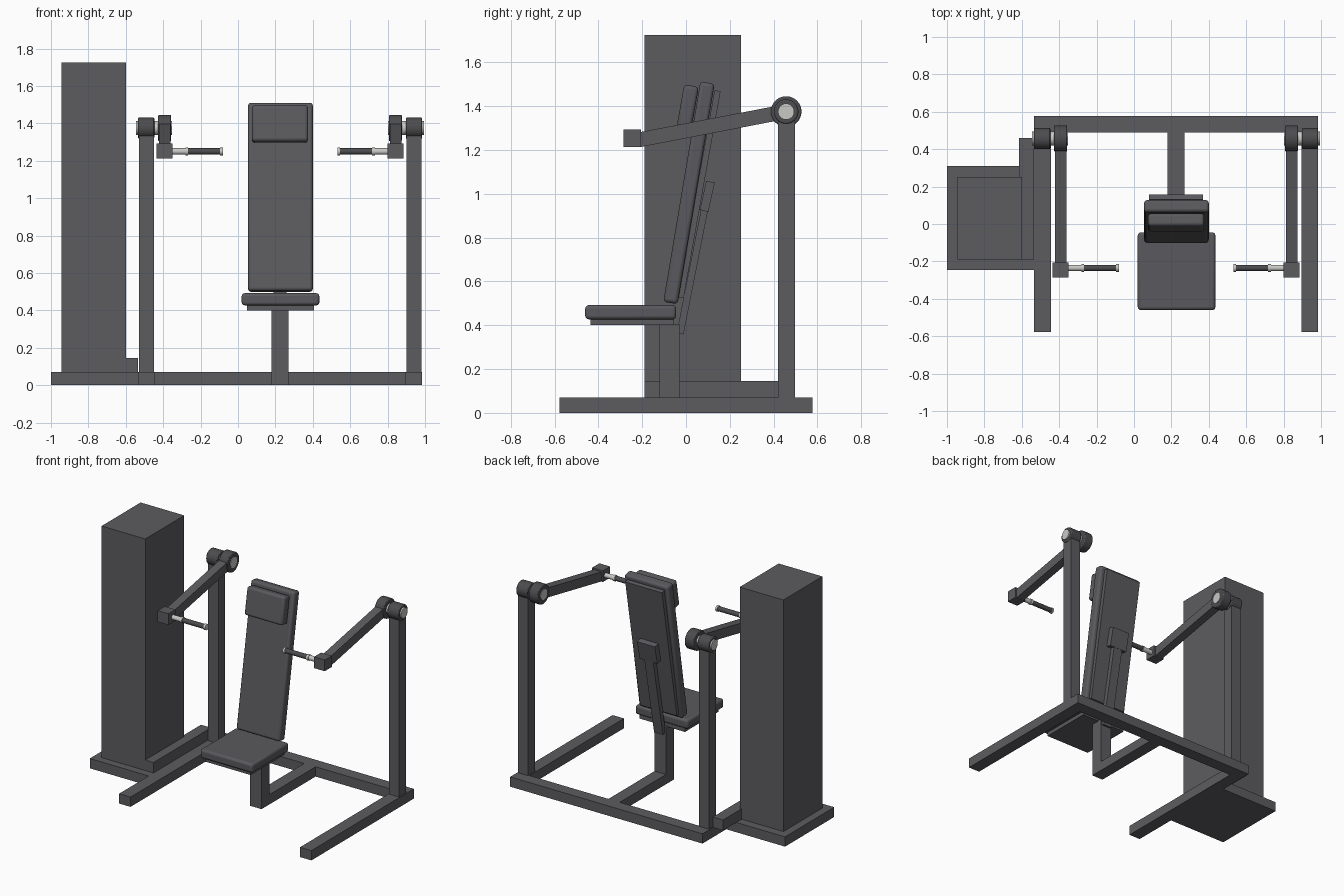
import bpy, math
from mathutils import Vector

if "Cube" in bpy.data.objects:
    bpy.data.objects.remove(bpy.data.objects["Cube"])

CX = 0.225  # mirror plane of the exercise frame


def material(name, rgb):
    m = bpy.data.materials.new(name)
    m.diffuse_color = (*rgb, 1)
    m.use_nodes = True
    m.node_tree.nodes["Principled BSDF"].inputs["Base Color"].default_value = m.diffuse_color
    return m


FRAME = material("frame_grey", (0.108, 0.106, 0.116))
PAD = material("pad_grey", (0.102, 0.102, 0.112))
HUB = material("hub_dark_grey", (0.072, 0.072, 0.078))
METAL = material("bright_metal", (0.58, 0.58, 0.56))


def finish(o, name, mat, bevel=0, segs=3):
    o.name = name
    o.data.materials.append(mat)
    bpy.ops.object.transform_apply(location=False, rotation=True, scale=True)
    if bevel:
        b = o.modifiers.new("soft_edges", 'BEVEL')
        b.width, b.segments = bevel, segs
        b.limit_method = 'ANGLE'
        bpy.ops.object.shade_smooth_by_angle(angle=math.radians(35))
    return o


def box(name, x, y, z, mat=FRAME, bevel=0):
    """Box given by its extents on each axis."""
    bpy.ops.mesh.primitive_cube_add(size=1, location=[sum(r) / 2 for r in (x, y, z)])
    o = bpy.context.object
    o.scale = [abs(r[1] - r[0]) for r in (x, y, z)]
    return finish(o, name, mat, bevel)


def slab(name, x, low, high, thick, mat=FRAME, bevel=0):
    """Box whose long axis runs between two (y, z) points."""
    a, b = Vector((0, *low)), Vector((0, *high))
    mid, d = (a + b) / 2, b - a
    bpy.ops.mesh.primitive_cube_add(size=1, location=(sum(x) / 2, mid.y, mid.z))
    o = bpy.context.object
    o.scale = (abs(x[1] - x[0]), thick, d.length)
    o.rotation_euler.x = -math.atan2(d.y, d.z)
    return finish(o, name, mat, bevel)


def rod(name, x, y, z, r, mat, bevel=0, sides=32):
    """Cylinder along the x axis."""
    bpy.ops.mesh.primitive_cylinder_add(
        vertices=sides, radius=r, depth=abs(x[1] - x[0]),
        location=(sum(x) / 2, y, z), rotation=(0, math.pi / 2, 0))
    o = finish(bpy.context.object, name, mat, bevel, 2)
    bpy.ops.object.shade_smooth_by_angle(angle=math.radians(35))
    return o


# Weight tower, its base plate and the link to the frame
box("tower_base", (-1.0, -0.535), (-0.245, 0.31), (0, 0.07))
box("weight_tower", (-0.945, -0.60), (-0.19, 0.25), (0.07, 1.725))
box("tower_link", (-0.615, -0.535), (-0.19, 0.46), (0.07, 0.145))

# Floor frame and seat post
box("rear_floor_bar", (-0.535, 0.985), (0.49, 0.578), (0, 0.07))
box("centre_floor_bar", (0.18, 0.27), (-0.03, 0.49), (0, 0.07))
box("seat_post", (0.18, 0.27), (-0.12, -0.03), (0, 0.405))

# Seat
box("seat_board", (0.047, 0.405), (-0.435, -0.055), (0.40, 0.43))
box("seat_pad", (0.02, 0.435), (-0.46, -0.045), (0.427, 0.492), PAD, 0.016)

# Reclined backrest with headrest, board, bracket and strut
slab("back_pad", (0.054, 0.40), (-0.071, 0.502), (0.098, 1.507), 0.066, PAD, 0.016)
slab("head_pad", (0.075, 0.375), (-0.009, 1.300), (0.025, 1.493), 0.068, PAD, 0.016)
slab("back_board", (0.08, 0.37), (-0.025, 0.525), (0.144, 1.470), 0.028)
slab("back_bracket", (0.155, 0.295), (0.082, 0.922), (0.112, 1.055), 0.04)
slab("back_strut", (0.19, 0.26), (-0.027, 0.361), (0.089, 0.95), 0.032)

# Left and right press sides, measured outward from the mirror plane
PY, PZ = 0.457, 1.375   # pivot
HY, HZ = -0.235, 1.25   # handle
for side, s in (("left", -1), ("right", 1)):
    def span(a, b):
        return (CX + s * a, CX + s * b)

    box(side + "_floor_bar", span(0.67, 0.76), (-0.578, 0.49), (0, 0.07))
    box(side + "_post", span(0.675, 0.755), (0.42, 0.497), (0.07, 1.355))
    rod(side + "_post_hub", span(0.672, 0.76), PY, PZ, 0.056, HUB, 0.006)
    rod(side + "_arm_hub", span(0.582, 0.652), PY, PZ, 0.07, HUB, 0.006)
    rod(side + "_axle", span(0.578, 0.77), PY, PZ, 0.037, METAL)
    slab(side + "_press_arm", span(0.587, 0.648), (-0.215, 1.246), (0.45, 1.374), 0.067)
    box(side + "_arm_end", span(0.575, 0.66), (-0.285, -0.205), (1.213, 1.293))
    rod(side + "_handle_bar", span(0.31, 0.58), HY, HZ, 0.014, METAL, sides=20)
    rod(side + "_handle_socket", span(0.505, 0.58), HY, HZ, 0.017, METAL, sides=20)
    rod(side + "_inner_collar", span(0.492, 0.507), HY, HZ, 0.021, METAL, sides=20)
    rod(side + "_grip", span(0.32, 0.492), HY, HZ, 0.017, HUB, sides=20)
    rod(side + "_end_collar", span(0.306, 0.32), HY, HZ, 0.021, METAL, sides=20)
